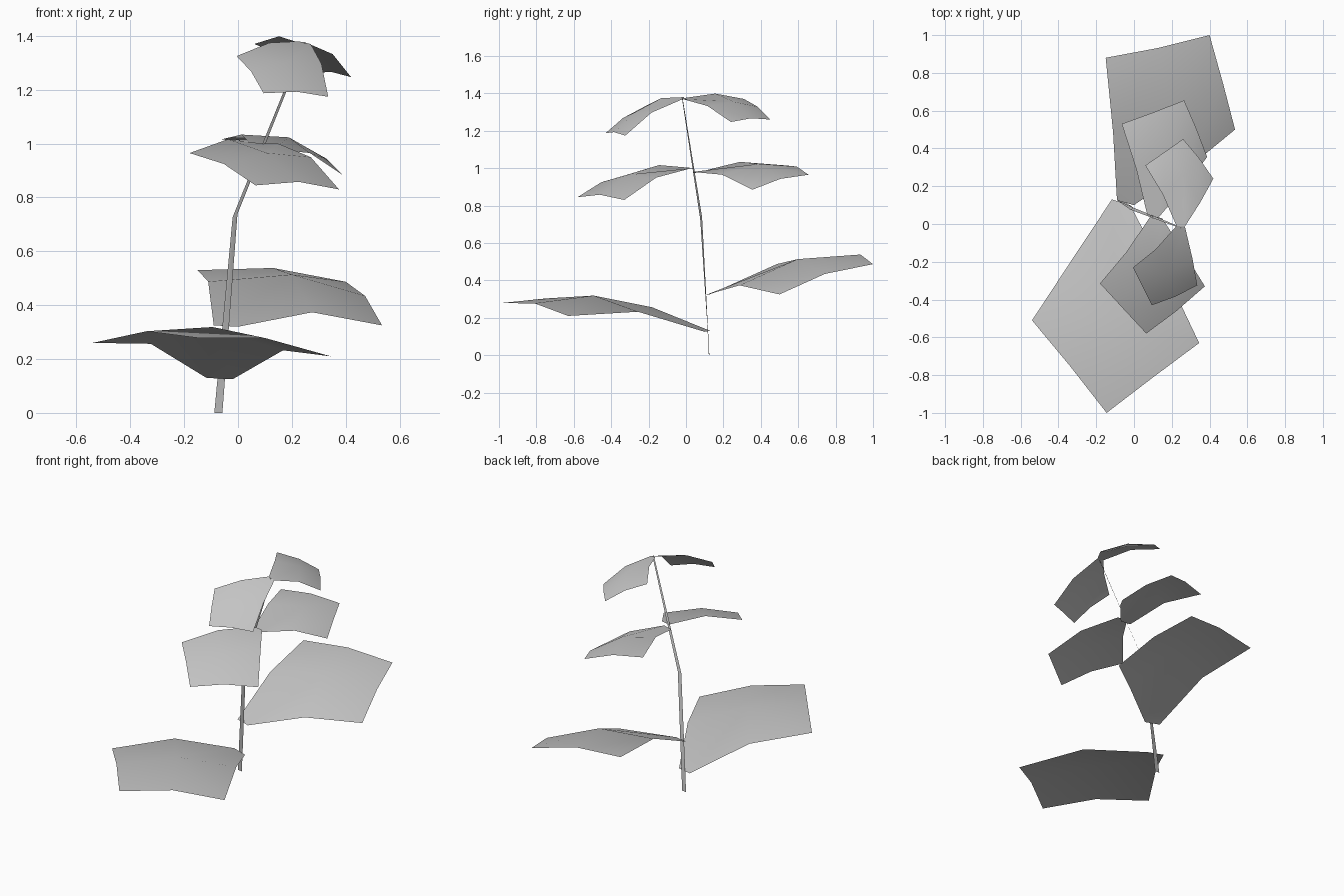
import bpy
from mathutils import Vector

cube = bpy.data.objects.get("Cube")
if cube:
    bpy.data.objects.remove(cube, do_unlink=True)

GREY = (0.55, 0.55, 0.55, 1.0)
mat = bpy.data.materials.new("plain_grey")
mat.use_nodes = True
mat.diffuse_color = GREY
bsdf = next(n for n in mat.node_tree.nodes if n.type == 'BSDF_PRINCIPLED')
bsdf.inputs["Base Color"].default_value = GREY


def add_mesh(name, verts, faces):
    me = bpy.data.meshes.new(name)
    me.from_pydata([tuple(v) for v in verts], [], faces)
    me.materials.append(mat)
    me.shade_smooth()
    me.update()
    ob = bpy.data.objects.new(name, me)
    bpy.context.collection.objects.link(ob)
    return ob


def leaf(name, base_a, base_b, left, tip, right):
    """Thin domed leaf: a diamond with a clipped stalk corner, bulged along its normal."""
    a, b, l, t, r = (Vector(p) for p in (base_a, base_b, left, tip, right))
    stalk = (a + b) / 2
    n = (t - stalk).cross(r - l).normalized()
    if n.z < 0:
        n.negate()

    def bulged_mid(p, q, amount):
        return (p + q) / 2 + n * amount * (q - p).length

    ml, mr = bulged_mid(a, l, 0.08), bulged_mid(b, r, 0.08)
    lt, tr = bulged_mid(l, t, 0.055), bulged_mid(t, r, 0.055)
    centre = (stalk + l + t + r) / 4 + n * 0.13 * (l - a).length
    verts = [a, b, l, t, r, ml, mr, lt, tr, centre]
    faces = [(0, 9, 5), (0, 1, 9), (1, 6, 9),
             (5, 9, 7, 2), (9, 8, 3, 7), (6, 4, 8, 9)]
    # Wind every face so that the upper side is the front
    up = []
    for f in faces:
        p = [verts[i] for i in f]
        up.append(f if (p[1] - p[0]).cross(p[2] - p[0]).dot(n) > 0 else f[::-1])
    return add_mesh(name, verts, up)


# Leaves in front/back pairs, from the ground up
leaf("lower_front_leaf", (-0.117, 0.13, 0.13), (-0.02, 0.10, 0.125),
     (-0.54, -0.51, 0.26), (-0.145, -1.0, 0.278), (0.345, -0.63, 0.21))
leaf("lower_back_leaf", (-0.09, 0.125, 0.325), (0.0, 0.10, 0.32),
     (-0.15, 0.88, 0.53), (0.40, 1.0, 0.487), (0.535, 0.50, 0.325))
leaf("middle_back_leaf", (0.07, 0.05, 0.975), (0.13, 0.035, 0.98),
     (-0.065, 0.53, 1.015), (0.265, 0.655, 0.965), (0.387, 0.355, 0.885))
leaf("middle_front_leaf", (0.09, 0.045, 1.0), (0.15, 0.03, 1.0),
     (-0.18, -0.315, 0.965), (0.065, -0.58, 0.845), (0.375, -0.33, 0.83))
leaf("top_back_leaf", (0.225, -0.01, 1.375), (0.265, -0.02, 1.37),
     (0.06, 0.31, 1.37), (0.26, 0.45, 1.26), (0.42, 0.24, 1.247))
leaf("top_front_leaf", (0.225, -0.01, 1.38), (0.27, -0.015, 1.37),
     (-0.005, -0.23, 1.325), (0.095, -0.43, 1.187), (0.335, -0.325, 1.174))

# Stem: a flat tapering ribbon with one bend
stem_left = [(-0.088, 0.125, 0), (-0.02, 0.076, 0.727), (0.244, -0.022, 1.377)]
stem_right = [(-0.058, 0.122, 0), (-0.002, 0.086, 0.738), (0.252, -0.018, 1.375)]
add_mesh("stem", stem_left + stem_right, [(0, 3, 4, 1), (1, 4, 5, 2)])
